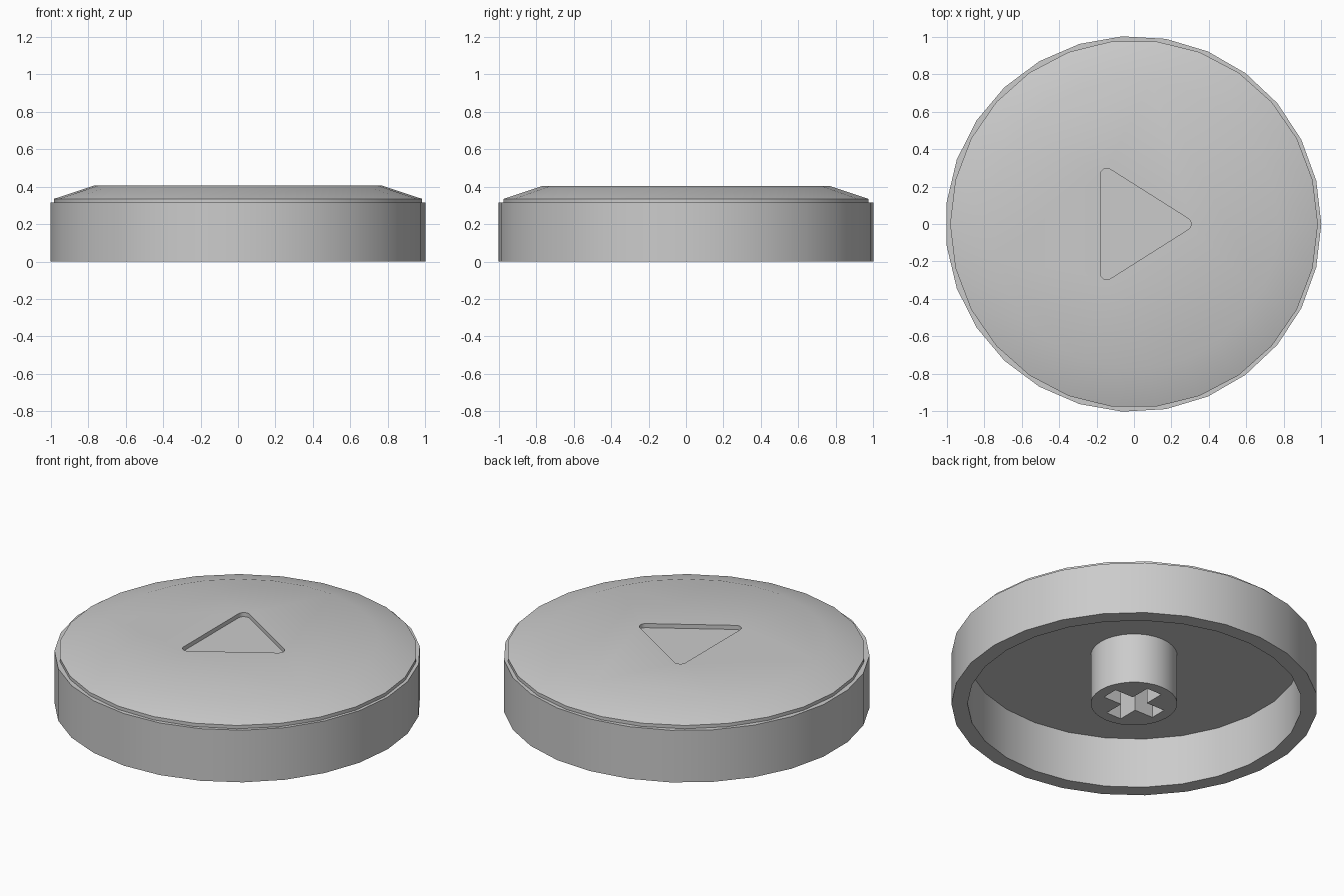
import bpy, bmesh, math

cube = bpy.data.objects.get("Cube")
if cube:
    bpy.data.objects.remove(cube, do_unlink=True)

# One plain grey for the whole model
grey = bpy.data.materials.new("plain_grey")
grey.use_nodes = True
colour = (0.6, 0.6, 0.6, 1)
grey.diffuse_color = colour
grey.node_tree.nodes["Principled BSDF"].inputs["Base Color"].default_value = colour


def finish(bm, name):
    bmesh.ops.recalc_face_normals(bm, faces=bm.faces)
    mesh = bpy.data.meshes.new(name)
    bm.to_mesh(mesh)
    bm.free()
    mesh.materials.append(grey)
    obj = bpy.data.objects.new(name, mesh)
    bpy.context.collection.objects.link(obj)
    return obj


def lathe(name, profile, sides, cx=0.0):
    """Turn (radius, height) points into rings and cap both ends."""
    bm = bmesh.new()
    angles = [2 * math.pi * i / sides for i in range(sides)]
    rings = [[bm.verts.new((cx + r * math.cos(a), r * math.sin(a), z)) for a in angles]
             for r, z in profile]
    for low, high in zip(rings, rings[1:]):
        for i in range(sides):
            j = (i + 1) % sides
            bm.faces.new((low[i], low[j], high[j], high[i]))
    bm.faces.new(rings[0])
    bm.faces.new(rings[-1])
    return finish(bm, name)


def prism(name, outline, z0, z1):
    bm = bmesh.new()
    base = bm.faces.new([bm.verts.new((x, y, z0)) for x, y in outline])
    top = bmesh.ops.extrude_face_region(bm, geom=[base])["geom"]
    for v in top:
        if isinstance(v, bmesh.types.BMVert):
            v.co.z = z1
    return finish(bm, name)


def activate(obj):
    bpy.ops.object.select_all(action="DESELECT")
    obj.select_set(True)
    bpy.context.view_layer.objects.active = obj


def cut(obj, cutter):
    cutter.hide_render = True
    mod = obj.modifiers.new("cut", "BOOLEAN")
    mod.operation = "DIFFERENCE"
    mod.solver = "EXACT"
    mod.object = cutter
    activate(obj)
    bpy.ops.object.modifier_apply(modifier=mod.name)
    bpy.data.objects.remove(cutter, do_unlink=True)


# Skirt: hollow drum, open below, with the ceiling inside
skirt = lathe("skirt", [(0.915, 0.305), (0.915, 0), (1.0034, 0), (1.0034, 0.315)], 27, -0.0034)

# Top: small step, then a shallow slope up to the flat face
top_cap = lathe("top_cap", [(0.982, 0.31), (0.982, 0.335), (0.77, 0.405)], 26)

# Rounded triangle pressed into the top
apex, back, half, radius = 0.27, -0.145, 0.262, 0.035
slant = math.atan2(apex - back, half)
corners = [(apex, 0, -slant, slant), (back, half, slant, math.pi),
           (back, -half, math.pi, 2 * math.pi - slant)]
outline = []
for x, y, start, end in corners:
    for k in range(7):
        a = start + (end - start) * k / 6
        outline.append((x + radius * math.cos(a), y + radius * math.sin(a)))
cut(top_cap, prism("triangle_cutter", outline, 0.38, 0.5))

# Stem: round post underneath with a cross-shaped socket
stem = lathe("stem", [(0.237, 0), (0.237, 0.31)], 32)
arm, width = 0.173, 0.05
cross = []
for k in range(4):
    c, s = round(math.cos(k * math.pi / 2)), round(math.sin(k * math.pi / 2))
    for x, y in ((arm, -width), (arm, width), (width, width)):
        cross.append((c * x - s * y, s * x + c * y))
cut(stem, prism("cross_cutter", cross, -0.1, 0.3))

for obj in (skirt, top_cap, stem):
    activate(obj)
    bpy.ops.object.shade_smooth_by_angle(angle=math.radians(30))
